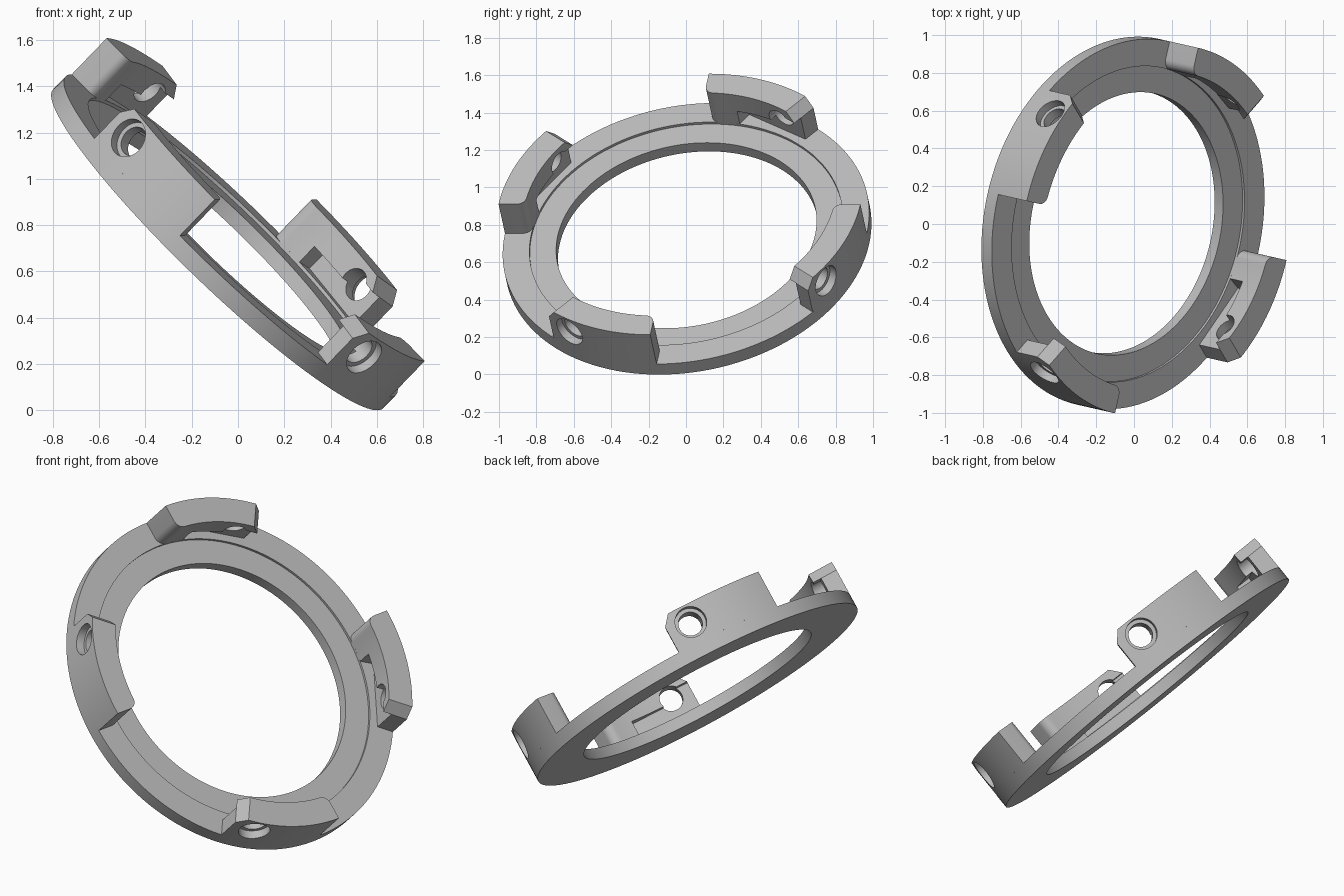
import bpy, bmesh, math
from mathutils import Vector, Matrix

if "Cube" in bpy.data.objects:
    bpy.data.objects.remove(bpy.data.objects["Cube"], do_unlink=True)

# One plain grey material
grey = bpy.data.materials.new("plain grey")
grey.use_nodes = True
colour = (0.5, 0.5, 0.5, 1)
grey.diffuse_color = colour
grey.node_tree.nodes["Principled BSDF"].inputs["Base Color"].default_value = colour

# Tilted frame of the ring: its axis leans to the left and slightly forward
axis = Vector((0.686, -0.156, 0.711)).normalized()
across = Vector((0.222, 0.975, 0))
across = (across - axis * across.dot(axis)).normalized()
first = across.cross(axis)
tilt = Matrix((first, across, axis)).transposed().to_4x4()
FRAME = Matrix.Translation((-0.086, 0.012, 0.697)) @ tilt

R_OUT, R_STEP, R_HOLE = 0.992, 0.847, 0.705
BASE, TOP = 0.08, 0.30
HOLE_ANGLE, HOLE_Z, END = math.radians(-29), 0.20, math.radians(-37)


def polar(r, a, z=0.0):
    return Vector((r * math.cos(a), r * math.sin(a), z))


def make_object(name, bm):
    bmesh.ops.recalc_face_normals(bm, faces=bm.faces)
    mesh = bpy.data.meshes.new(name)
    bm.to_mesh(mesh)
    bm.free()
    mesh.materials.append(grey)
    obj = bpy.data.objects.new(name, mesh)
    bpy.context.collection.objects.link(obj)
    return obj


def activate(obj):
    bpy.ops.object.select_all(action='DESELECT')
    obj.select_set(True)
    bpy.context.view_layer.objects.active = obj


def lathe(name, profile, steps=128):
    bm = bmesh.new()
    rows = [[bm.verts.new(polar(r, math.tau * i / steps, z)) for r, z in profile]
            for i in range(steps)]
    n = len(profile)
    for i in range(steps):
        a, b = rows[i], rows[(i + 1) % steps]
        for j in range(n):
            k = (j + 1) % n
            bm.faces.new((a[j], b[j], b[k], a[k]))
    return make_object(name, bm)


# Cutters sit in a frame at the screw hole: x outward, y along the lug, z up
HOLE_FRAME = Matrix.Rotation(HOLE_ANGLE, 4, 'Z') @ Matrix.Translation((0, 0, HOLE_Z))


def cut_cylinder(radius, r0, r1):
    bm = bmesh.new()
    m = (HOLE_FRAME @ Matrix.Translation(((r0 + r1) / 2, 0, 0))
         @ Matrix.Rotation(math.pi / 2, 4, 'Y'))
    bmesh.ops.create_cone(bm, cap_ends=True, segments=40, radius1=radius,
                          radius2=radius, depth=r1 - r0, matrix=m)
    return make_object("hole_cutter", bm)


def cut_box(low, high):
    low, high = Vector(low), Vector(high)
    bm = bmesh.new()
    m = (HOLE_FRAME @ Matrix.Translation((low + high) / 2)
         @ Matrix.Diagonal((*(high - low), 1)))
    bmesh.ops.create_cube(bm, size=1, matrix=m)
    return make_object("pocket_cutter", bm)


def make_lug(name):
    # Outline: outer arc, inner arc, rounded inner corner at the plain end
    steps, fillet = 24, 0.05
    outline = [polar(R_OUT, END * i / steps) for i in range(steps + 1)]
    centre_r = R_STEP + fillet
    start = -math.asin(fillet / centre_r)
    outline += [polar(R_STEP, END + (start - END) * i / steps) for i in range(steps + 1)]
    centre = polar(centre_r, start)
    turn_a, turn_b = math.pi + start, math.pi / 2
    outline += [centre + polar(fillet, turn_a + (turn_b - turn_a) * i / 8)
                for i in range(1, 9)]
    bm = bmesh.new()
    face = bm.faces.new([bm.verts.new((p.x, p.y, BASE)) for p in outline])
    up = bmesh.ops.extrude_face_region(bm, geom=[face])
    # The bottom cap is kept by the extrude copy, so only move the new verts
    bmesh.ops.translate(bm, vec=(0, 0, TOP - BASE),
                        verts=[v for v in up["geom"] if isinstance(v, bmesh.types.BMVert)])
    if not any(all(abs(v.co.z - BASE) < 1e-5 for v in f.verts) for f in bm.faces):
        bm.faces.new([v for v in bm.verts if abs(v.co.z - BASE) < 1e-5])
    # Chamfer on the upper corner of the screw end
    tangent = Vector((math.sin(END), -math.cos(END), 0))
    cut = bmesh.ops.bisect_plane(bm, geom=bm.verts[:] + bm.edges[:] + bm.faces[:],
                                 plane_co=polar(R_OUT, END, TOP - 0.06),
                                 plane_no=tangent * 0.06 + Vector((0, 0, 0.05)),
                                 clear_outer=True)
    edges = [e for e in cut["geom_cut"] if isinstance(e, bmesh.types.BMEdge)]
    bmesh.ops.holes_fill(bm, edges=edges)
    lug = make_object(name, bm)
    # Screw hole, counterbore, flat inner seat and the slot open at the end
    seat = 0.888
    cutters = [cut_cylinder(0.066, 0.6, 1.2), cut_cylinder(0.087, 0.945, 1.2),
               cut_box((0.7, 0, -0.16), (seat, 0.262, -0.025)),
               cut_box((0.7, -0.25, -0.16), (seat, 0.01, 0.04))]
    for cutter in cutters:
        cutter.hide_render = True
        mod = lug.modifiers.new("cut", 'BOOLEAN')
        mod.operation, mod.solver, mod.object = 'DIFFERENCE', 'EXACT', cutter
        activate(lug)
        bpy.ops.object.modifier_apply(modifier=mod.name)
        bpy.data.objects.remove(cutter, do_unlink=True)
    return lug


def finish(obj, turn=0.0):
    activate(obj)
    bpy.ops.object.shade_smooth_by_angle(angle=math.radians(25))
    obj.matrix_world = FRAME @ Matrix.Rotation(turn, 4, 'Z')


# Flat ring with a shallow recessed inner ledge
ring = lathe("base_ring", [(R_HOLE, 0), (R_OUT, 0), (R_OUT, BASE), (R_STEP, BASE),
                           (R_STEP, BASE - 0.015), (R_HOLE, BASE - 0.015)])
finish(ring)

# Four matching screw lugs, a quarter turn apart
lug = make_lug("left_lug")
finish(lug)
for i, side in enumerate(("back", "right", "front"), 1):
    copy = lug.copy()
    copy.name = side + "_lug"
    bpy.context.collection.objects.link(copy)
    copy.matrix_world = FRAME @ Matrix.Rotation(i * math.pi / 2, 4, 'Z')
